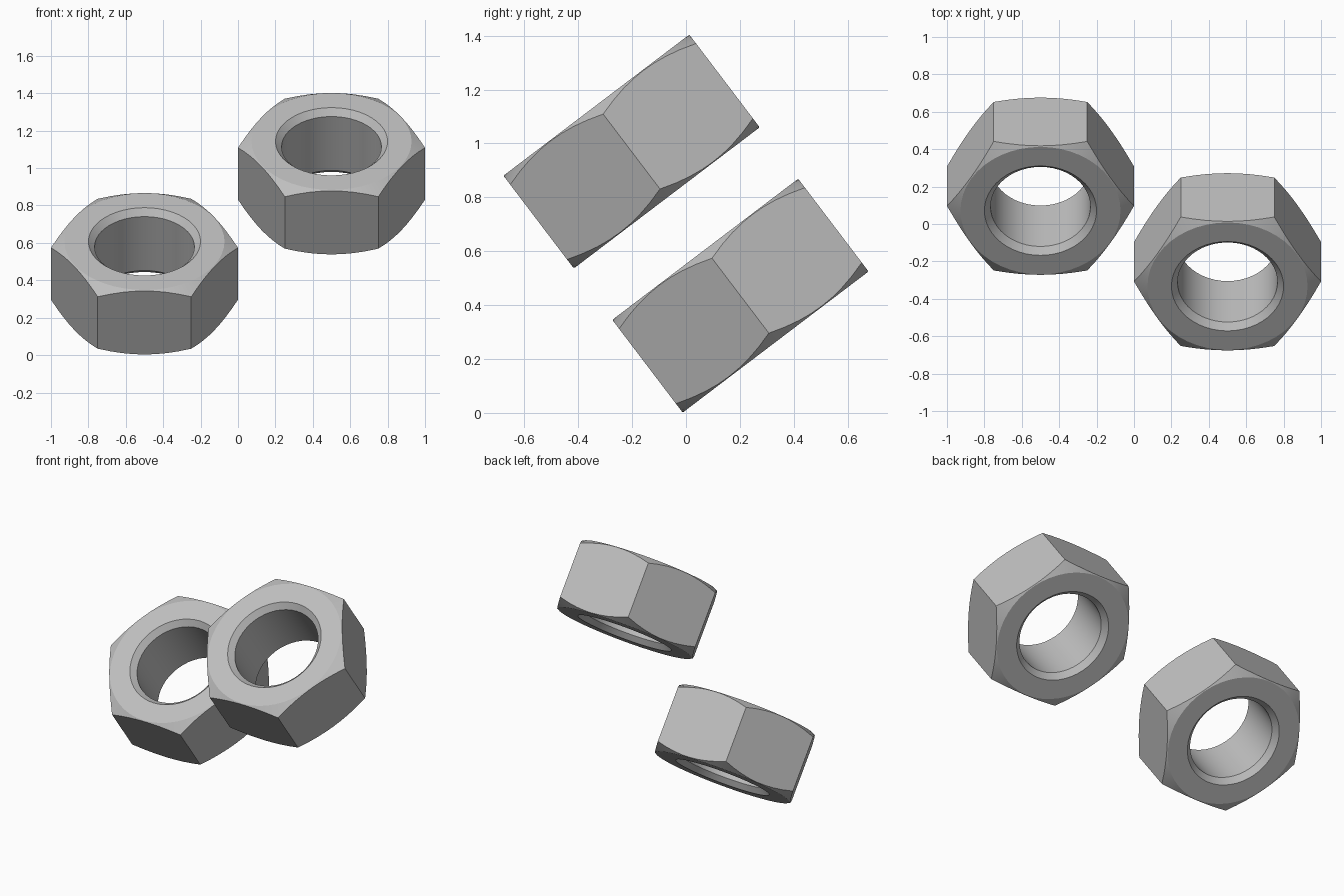
import bpy, bmesh, math

old = bpy.data.objects.get("Cube")
if old:
    bpy.data.objects.remove(old, do_unlink=True)

STEEL = (0.52, 0.52, 0.52, 1)
steel = bpy.data.materials.new("grey steel")
steel.use_nodes = True
steel.diffuse_color = STEEL
steel.node_tree.nodes["Principled BSDF"].inputs["Base Color"].default_value = STEEL

SEGMENTS = 48
APOTHEM = 0.5 * math.cos(math.pi / 6)   # half width across the flats
HALF = 0.216                            # half thickness
FACE_R = 0.428                          # flat end face, inside the corner chamfer
RIM_R, HOLE_R, RIM_DEPTH = 0.30, 0.267, 0.035
SLOPE = math.tan(math.radians(30))


def hex_radius(a):
    return APOTHEM / math.cos(a % (math.pi / 3) - math.pi / 6)


def outer_height(a):
    return HALF - (hex_radius(a) - FACE_R) * SLOPE


# Closed cross-section loop: radius and height at each angle
profile = [
    lambda a: (HOLE_R, HALF - RIM_DEPTH),
    lambda a: (RIM_R, HALF),
    lambda a: (FACE_R, HALF),
    lambda a: (hex_radius(a), outer_height(a)),
    lambda a: (hex_radius(a), -outer_height(a)),
    lambda a: (FACE_R, -HALF),
    lambda a: (RIM_R, -HALF),
    lambda a: (HOLE_R, RIM_DEPTH - HALF),
]


def make_nut(name, location):
    bm = bmesh.new()
    rings = []
    for point in profile:
        ring = []
        for i in range(SEGMENTS):
            a = 2 * math.pi * i / SEGMENTS
            r, z = point(a)
            ring.append(bm.verts.new((r * math.cos(a), r * math.sin(a), z)))
        rings.append(ring)
    for k, ring in enumerate(rings):
        nxt = rings[(k + 1) % len(rings)]
        for i in range(SEGMENTS):
            j = (i + 1) % SEGMENTS
            bm.faces.new((ring[i], nxt[i], nxt[j], ring[j]))
    bmesh.ops.recalc_face_normals(bm, faces=bm.faces)
    mesh = bpy.data.meshes.new(name)
    bm.to_mesh(mesh)
    bm.free()
    mesh.materials.append(steel)
    nut = bpy.data.objects.new(name, mesh)
    bpy.context.collection.objects.link(nut)
    nut.location = location
    nut.rotation_euler.x = math.radians(37.2)
    bpy.ops.object.select_all(action='DESELECT')
    nut.select_set(True)
    bpy.context.view_layer.objects.active = nut
    bpy.ops.object.shade_smooth_by_angle(angle=math.radians(25))


# Two tilted hex nuts, one low and set back, one high and set forward
make_nut("lower_hex_nut", (-0.5, 0.202, 0.435))
make_nut("upper_hex_nut", (0.5, -0.202, 0.970))
